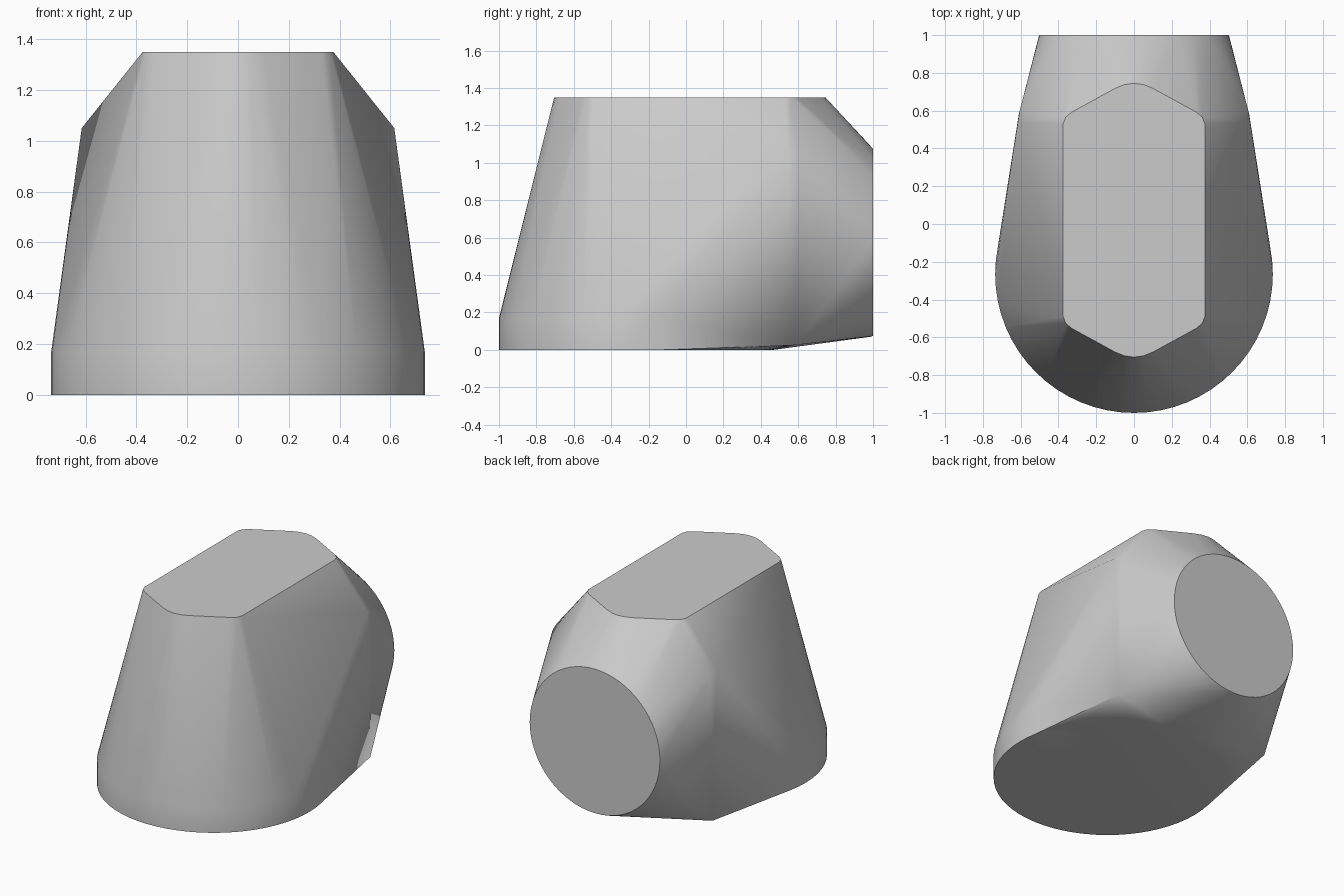
import bpy
import bmesh
from math import sin, cos, tau, radians

cube = bpy.data.objects.get("Cube")
if cube:
    bpy.data.objects.remove(cube, do_unlink=True)

SEGMENTS = 64


def ring(radius, place):
    """Circle of points, positioned by the given function."""
    return [place(radius * cos(tau * i / SEGMENTS), radius * sin(tau * i / SEGMENTS))
            for i in range(SEGMENTS)]


def mirror_x(points):
    return points + [(-x, y, z) for x, y, z in points if x > 0]


# Round foot with a short upright wall
points = ring(0.735, lambda u, v: (u, v - 0.265, 0))
points += ring(0.735, lambda u, v: (u, v - 0.265, 0.17))

# Round rear face with a tiny softened rim
points += ring(0.5, lambda u, v: (u, 1.0, 0.575 + v))
points += ring(0.505, lambda u, v: (u, 0.99, 0.575 + v))

# Rounded six-sided top, symmetric about its own middle
quarter = [(0, 0.725), (0.05, 0.718), (0.1, 0.698),
           (0.33, 0.572), (0.362, 0.545), (0.375, 0.51)]
top = [(x, 0.02 + s * y, 1.35) for x, y in quarter for s in (1, -1)]
points += mirror_x(top)

# Side shoulders and lower rear corners
points += mirror_x([(0.605, 0.6, 1.03), (0.615, 0.54, 1.05), (0.61, 0.58, 0.025)])

# Skin stretched over the profiles
bm = bmesh.new()
for p in points:
    bm.verts.new(p)
hull = bmesh.ops.convex_hull(bm, input=bm.verts[:])
inside = {e for e in hull["geom_interior"] + hull["geom_unused"]
          if isinstance(e, bmesh.types.BMVert)}
bmesh.ops.delete(bm, geom=list(inside), context='VERTS')
bmesh.ops.dissolve_limit(bm, angle_limit=radians(0.3), verts=bm.verts[:], edges=bm.edges[:])
bmesh.ops.recalc_face_normals(bm, faces=bm.faces[:])
mesh = bpy.data.meshes.new("tapered_body")
bm.to_mesh(mesh)
bm.free()

body = bpy.data.objects.new("tapered_body", mesh)
bpy.context.collection.objects.link(body)

# Plain grey finish
grey = bpy.data.materials.new("plain_grey")
grey.use_nodes = True
colour = (0.6, 0.6, 0.6, 1)
grey.diffuse_color = colour
grey.node_tree.nodes["Principled BSDF"].inputs["Base Color"].default_value = colour
mesh.materials.append(grey)

bpy.ops.object.select_all(action='DESELECT')
body.select_set(True)
bpy.context.view_layer.objects.active = body
bpy.ops.object.shade_smooth_by_angle(angle=radians(32))
